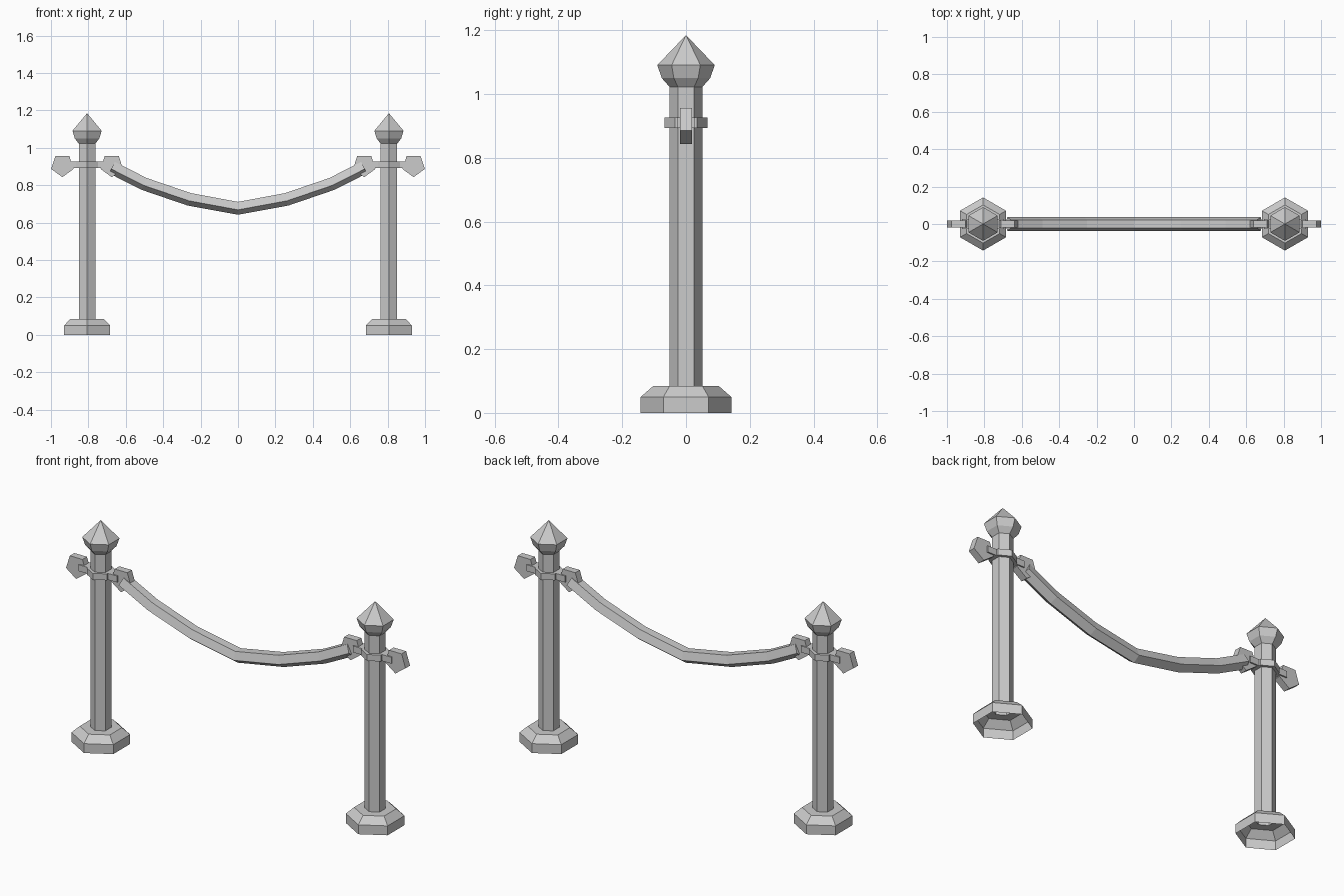
import bpy
import bmesh
from math import sin, cos, radians
from mathutils import Vector

old = bpy.data.objects.get("Cube")
if old:
    bpy.data.objects.remove(old, do_unlink=True)

grey = bpy.data.materials.new("light_grey")
grey.use_nodes = True
GREY = (0.6, 0.6, 0.6, 1)
grey.diffuse_color = GREY
grey.node_tree.nodes["Principled BSDF"].inputs["Base Color"].default_value = GREY


def ngon(radius, sides, start):
    """Corners of a regular polygon as 2D pairs."""
    angles = [radians(start + 360 * i / sides) for i in range(sides)]
    return [(radius * cos(a), radius * sin(a)) for a in angles]


def loft(name, sections, cap_start=True, cap_end=True):
    """Skin a list of equal-length loops into a flat-shaded object."""
    bm = bmesh.new()
    rings = [[bm.verts.new(p) for p in s] for s in sections]
    n = len(rings[0])
    for a, b in zip(rings, rings[1:]):
        for i in range(n):
            j = (i + 1) % n
            bm.faces.new((a[i], a[j], b[j], b[i]))
    if cap_start:
        bm.faces.new(rings[0][::-1])
    if cap_end:
        bm.faces.new(rings[-1])
    bmesh.ops.remove_doubles(bm, verts=bm.verts, dist=0.0001)
    bmesh.ops.recalc_face_normals(bm, faces=bm.faces)
    mesh = bpy.data.meshes.new(name)
    bm.to_mesh(mesh)
    bm.free()
    mesh.materials.append(grey)
    obj = bpy.data.objects.new(name, mesh)
    bpy.context.collection.objects.link(obj)
    return obj


def hex_level(x, radius, z):
    return [(x + u, v, z) for u, v in ngon(radius, 6, 90)]


POST_X = 0.807
CLASP_LOW, CLASP_HIGH = 0.893, 0.927
# Radius and height, from the hollow foot up to the pointed cap
POST_PROFILE = [(0.142, 0), (0.142, 0.05), (0.102, 0.085), (0.051, 0.085),
                (0.051, 1.022), (0.076, 1.05), (0.09, 1.091), (0, 1.185)]

for side, sign in (("left", 1), ("right", -1)):
    x = sign * POST_X
    # Post with foot and cap
    loft(side + "_post", [hex_level(x, r, z) for r, z in POST_PROFILE],
         False, False)
    # Clasp band around the post
    loft(side + "_clasp_band",
         [hex_level(x, 0.068, z) for z in (CLASP_LOW, CLASP_HIGH)])
    for place, d in (("outer", sign), ("inner", -sign)):
        # Arm reaching from the band to the hook
        corners = [(0.045, -0.026), (0.113, -0.026), (0.113, 0.026), (0.045, 0.026)]
        loft(f"{side}_{place}_clasp_arm",
             [[(x + d * u, v, z) for u, v in corners]
              for z in (CLASP_LOW, CLASP_HIGH)])
        # Five-sided hook plate, point down
        loft(f"{side}_{place}_hook",
             [[(x + d * 0.132 + u, y, 0.906 + v) for u, v in ngon(0.063, 5, -90)]
              for y in (-0.019, 0.019)])

# Sagging five-sided rope
half = [(0.26, 0.728), (0.5, 0.81), (0.672, 0.897)]
path = [Vector((-x, 0, z)) for x, z in reversed(half)]
path += [Vector((0, 0, 0.68))]
path += [Vector((x, 0, z)) for x, z in half]
sections = []
for i, p in enumerate(path):
    tangent = (path[min(i + 1, len(path) - 1)] - path[max(i - 1, 0)]).normalized()
    up = Vector((-tangent.z, 0, tangent.x))
    sections.append([p + Vector((0, u, 0)) + up * v for u, v in ngon(0.038, 5, -90)])
loft("rope", sections)
